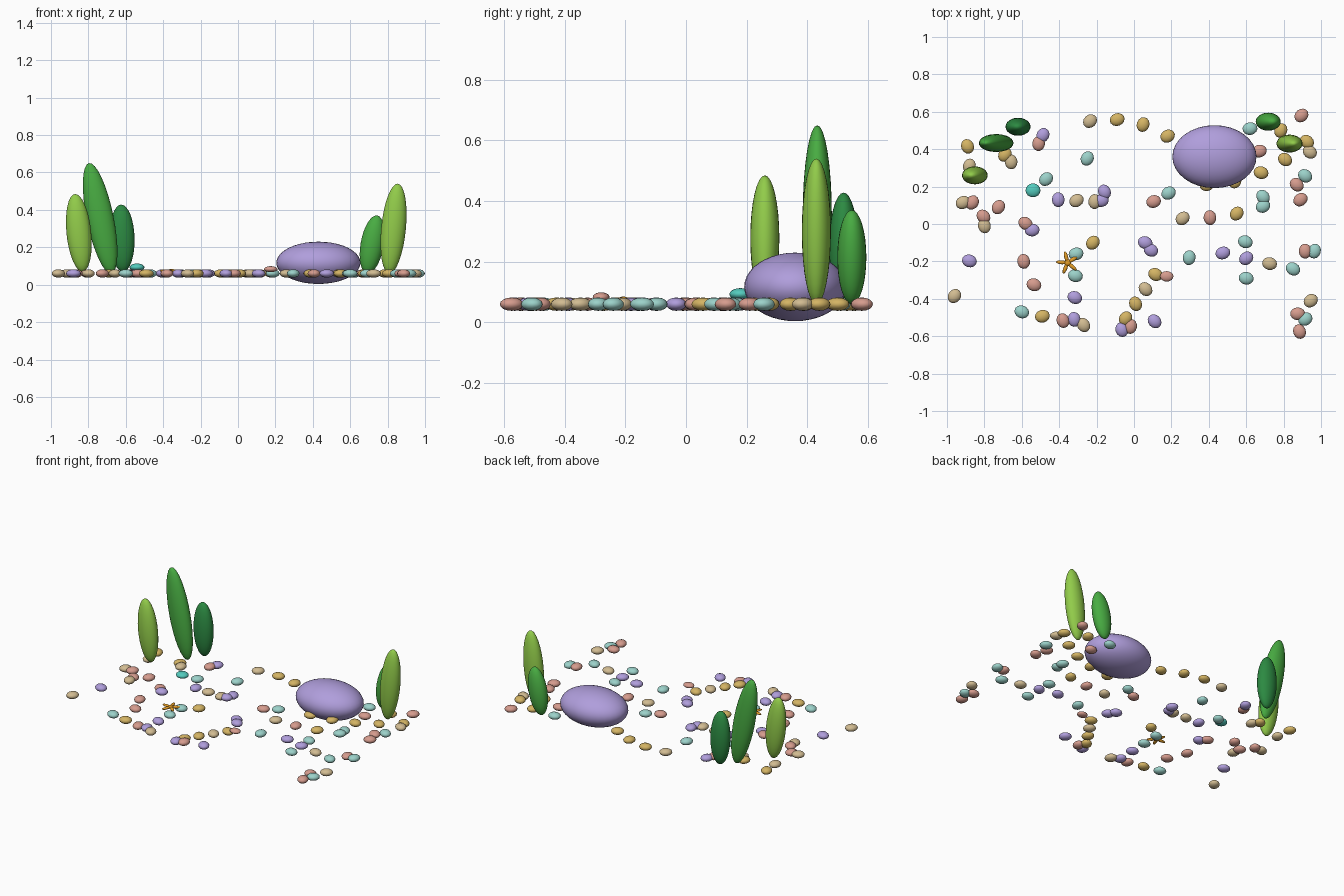
import bpy, math, random
from mathutils import Matrix, Vector

if "Cube" in bpy.data.objects:
    bpy.data.objects.remove(bpy.data.objects["Cube"])

random.seed(4)


def lin(c):
    c /= 255
    return c / 12.92 if c <= 0.04045 else ((c + 0.055) / 1.055) ** 2.4


def material(name, r, g, b):
    m = bpy.data.materials.new(name)
    m.diffuse_color = (lin(r), lin(g), lin(b), 1)
    m.use_nodes = True
    m.node_tree.nodes["Principled BSDF"].inputs["Base Color"].default_value = m.diffuse_color
    return m


lavender = material("lavender", 176, 158, 220)
tan = material("tan", 210, 188, 146)
gold = material("sand_gold", 212, 180, 100)
pink = material("dusty_pink", 214, 156, 142)
aqua = material("pale_aqua", 156, 210, 202)
turquoise = material("turquoise", 84, 204, 190)
orange = material("orange", 232, 160, 40)
lime = material("lime_green", 146, 204, 74)
green = material("leaf_green", 72, 172, 66)


def ellipsoid(name, mat, matrix, segs=16, rings=10):
    bpy.ops.mesh.primitive_uv_sphere_add(segments=segs, ring_count=rings, radius=1)
    ob = bpy.context.object
    ob.name = name
    ob.data.transform(matrix)
    ob.data.materials.append(mat)
    bpy.ops.object.shade_smooth()
    return ob


def placed(loc, size, rot=Matrix.Identity(4)):
    return Matrix.Translation(loc) @ rot @ Matrix.Diagonal((*size, 1))


def leaf(mat, foot, tip, y, width):
    """Ellipsoid leaning sideways from a foot (x, z) to a tip (x, z)."""
    dx, dz = tip[0] - foot[0], tip[1] - foot[1]
    tilt = Matrix.Rotation(math.atan2(dx, dz), 4, 'Y')
    centre = (foot[0] + dx / 2, y, foot[1] + dz / 2)
    ellipsoid("leaf", mat, placed(centre, (width, 0.048, math.hypot(dx, dz) / 2), tilt), 24, 16)


def pebble(mat, x, y):
    turn = Matrix.Rotation(random.uniform(0, math.pi), 4, 'Z')
    ellipsoid("pebble", mat, placed((x, y, 0.06), (0.04, 0.034, 0.022), turn), 14, 8)


def trail(mats, x0, y0, x1, y1, bulge=0.0):
    """Evenly spaced pebbles along a shallow arc."""
    a, d = Vector((x0, y0)), Vector((x1 - x0, y1 - y0))
    side = Vector((-d.y, d.x)).normalized()
    for i, mat in enumerate(mats):
        t = i / (len(mats) - 1)
        pebble(mat, *(a + d * t + side * bulge * 4 * t * (1 - t)))


def pair(mat_a, mat_b, x, y, angle):
    """Two touching pebbles."""
    a = math.radians(angle)
    pebble(mat_a, x, y)
    pebble(mat_b, x + 0.05 * math.cos(a), y + 0.05 * math.sin(a))


# Boulder
ellipsoid("boulder", lavender, placed((0.43, 0.36, 0.117), (0.225, 0.168, 0.113)), 32, 20)

# Leaf clumps on the left and right
dark_green = material("dark_green", 44, 138, 66)
leaf(lime, (-0.83, 0.07), (-0.872, 0.485), 0.26, 0.066)
leaf(green, (-0.677, 0.06), (-0.797, 0.65), 0.433, 0.072)
leaf(dark_green, (-0.615, 0.07), (-0.625, 0.428), 0.52, 0.067)
leaf(green, (0.69, 0.06), (0.745, 0.37), 0.547, 0.062)
leaf(lime, (0.808, 0.06), (0.855, 0.54), 0.43, 0.066)

# Pebble trails
trail([tan, gold, gold, gold], -.235, .55, .18, .47, .04)
trail([gold] * 5, .39, .21, .925, .44, -.055)
trail([tan, pink, gold, aqua], .26, .03, .69, .095, -.02)
trail([lavender, lavender, tan, aqua], .475, -.155, .85, -.24)
trail([tan, aqua, pink], .94, .385, .89, .13)
trail([gold, gold, tan, gold], -.045, -.505, .115, -.27)
trail([aqua, gold, pink, tan], -.60, -.47, -.27, -.54)
trail([lavender, tan, tan], -.405, .13, -.21, .12)
trail([aqua, aqua, lavender, lavender], -.31, -.16, -.32, -.51)
trail([tan, lavender, tan], -.96, -.385, -.80, -.01)

# Pebble pairs
pair(lavender, lavender, .06, -.10, -53)
pair(pink, aqua, .915, -.145, 0)
pair(lavender, pink, -.065, -.565, 20)
pair(tan, pink, -.915, .115, 0)
pair(pink, lavender, -.58, .003, -45)
pair(lavender, lavender, -.175, .125, 70)
pair(gold, tan, -.69, .37, -49)
pair(pink, lavender, -.51, .43, 63)
pair(pink, aqua, .875, -.48, -35)

# Single pebbles
singles = {
    tan: [(-.88, .31), (.945, -.41)],
    gold: [(-.89, .415), (-.22, -.10), (.785, .50)],
    pink: [(-.805, .04), (-.725, .09), (-.59, -.20), (-.535, -.325), (.105, .12),
           (.67, .39), (.895, .58), (.87, .21), (.885, -.575)],
    aqua: [(-.47, .24), (-.25, .35), (.185, .165), (.295, -.18), (.62, .51),
           (.69, .145), (.595, -.095), (.60, -.29)],
    lavender: [(.11, -.52)],
}
for mat, spots in singles.items():
    for x, y in spots:
        pebble(mat, x, y)

# Two shells resting a little higher
ellipsoid("turquoise_shell", turquoise, placed((-0.54, 0.18, 0.093), (0.04, 0.037, 0.02)))
ellipsoid("pink_shell", pink, placed((0.175, -0.28, 0.083), (0.036, 0.028, 0.016)))

# Starfish: five slim arms around a small body
star = Vector((-0.355, -0.207, 0.074))
ellipsoid("starfish_body", orange, placed(star, (0.018, 0.018, 0.011)))
for i in range(5):
    turn = Matrix.Rotation(math.radians(32 + 72 * i), 4, 'Z')
    centre = star + turn @ Vector((0.031, 0, 0))
    ellipsoid("starfish_arm", orange, placed(centre, (0.032, 0.0105, 0.008), turn), 12, 8)
